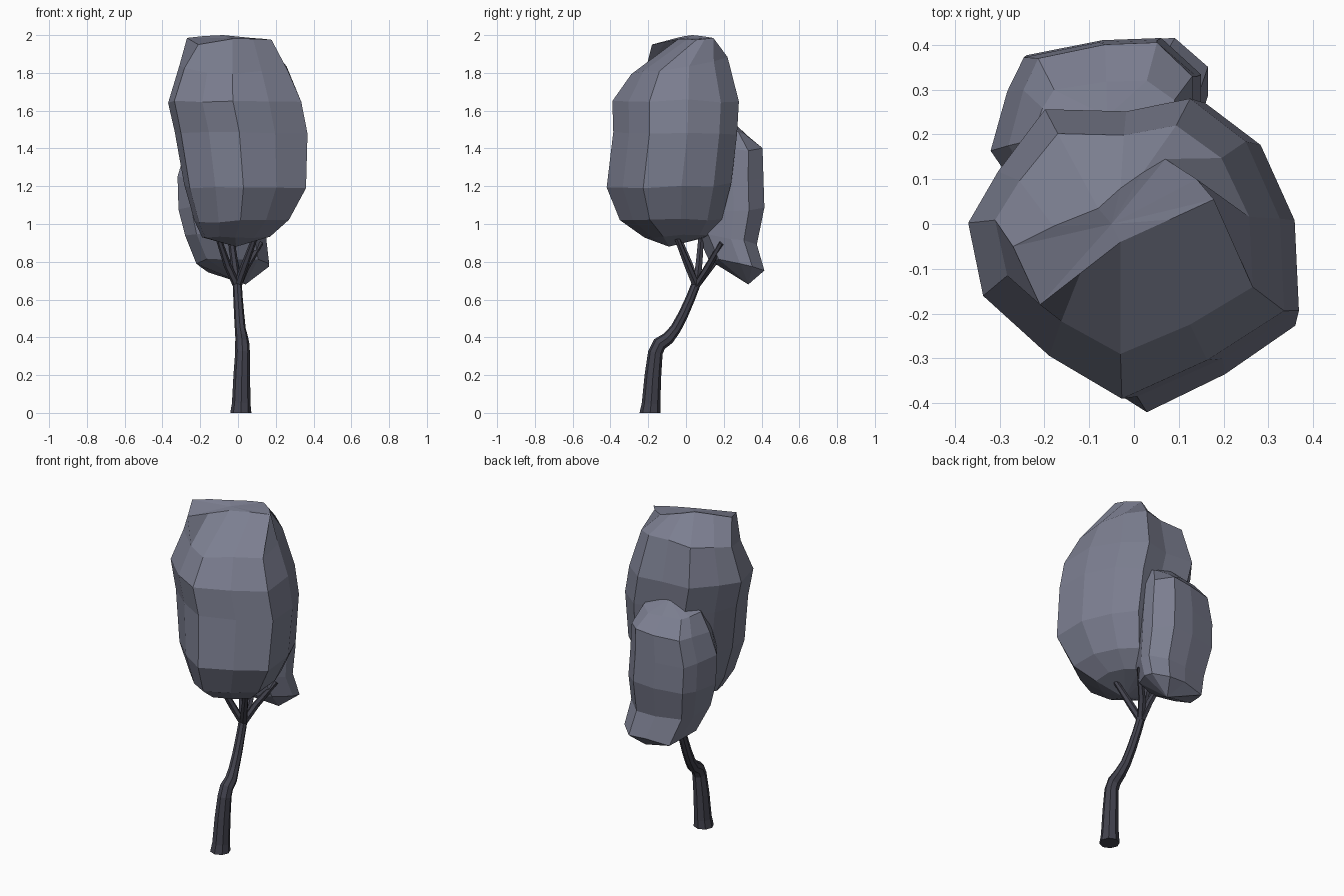
import bpy, math, random
from mathutils import Vector

if "Cube" in bpy.data.objects:
    bpy.data.objects.remove(bpy.data.objects["Cube"])

random.seed(4)


def material(name, rgb):
    m = bpy.data.materials.new(name)
    m.diffuse_color = (*rgb, 1)
    m.use_nodes = True
    m.node_tree.nodes["Principled BSDF"].inputs["Base Color"].default_value = m.diffuse_color
    return m


bark = material("bark", (0.055, 0.055, 0.075))
leaf = material("foliage", (0.2, 0.21, 0.28))


def loft(name, rings, start, end, mat):
    """Skin a stack of equal-sized rings and close both ends with a fan."""
    n = len(rings[0])
    verts = [v for r in rings for v in r] + [start, end]
    a, b = len(verts) - 2, len(verts) - 1
    faces = []
    for k in range(len(rings) - 1):
        for i in range(n):
            j = (i + 1) % n
            faces.append((k * n + i, k * n + j, (k + 1) * n + j, (k + 1) * n + i))
    last = (len(rings) - 1) * n
    for i in range(n):
        j = (i + 1) % n
        faces += [(a, j, i), (b, last + i, last + j)]
    me = bpy.data.meshes.new(name)
    me.from_pydata([tuple(v) for v in verts], [], faces)
    me.materials.append(mat)
    ob = bpy.data.objects.new(name, me)
    bpy.context.collection.objects.link(ob)
    return ob


def tube(name, path, radii, sides):
    """Tapered limb along a path, rings square to the path."""
    pts = [Vector(p) for p in path]
    rings = []
    for i, (p, r) in enumerate(zip(pts, radii)):
        d = pts[min(i + 1, len(pts) - 1)] - pts[max(i - 1, 0)]
        if i == 0:
            d = Vector((0, 0, 1))
        u = Vector((0, 1, 0)).cross(d).normalized()
        w = d.normalized().cross(u)
        rings.append([p + r * (math.cos(t) * u + math.sin(t) * w)
                      for t in (2 * math.pi * k / sides for k in range(sides))])
    return loft(name, rings, pts[0], pts[-1], bark)


def clump(name, outline, levels, start, end, jitter, top=()):
    """Faceted foliage: outline fitted to each level (z, x0, x1, y0, y1, slope)."""
    xs, ys = zip(*outline)
    rings = []
    for z, x0, x1, y0, y1, slope in levels:
        ring = []
        for x, y in outline:
            px = x0 + (x1 - x0) * (x - min(xs)) / (max(xs) - min(xs))
            py = y0 + (y1 - y0) * (y - min(ys)) / (max(ys) - min(ys))
            pz = z + slope * (py - (y0 + y1) / 2) + random.uniform(-jitter, jitter)
            ring.append((px, py, pz))
        rings.append(ring)
    if top:
        rings.append(top)
    return loft(name, rings, start, end, leaf)


# Bent trunk with a flared foot
tube("trunk",
     [(0.015, -0.19, 0), (0.017, -0.185, 0.05), (0.02, -0.175, 0.2), (0.024, -0.162, 0.32),
      (0.022, -0.14, 0.365), (0.02, -0.095, 0.395), (0.012, -0.055, 0.445),
      (0.006, -0.015, 0.52), (0, 0.025, 0.61), (-0.005, 0.06, 0.7)],
     [0.056, 0.049, 0.044, 0.039, 0.038, 0.034, 0.029, 0.027, 0.025, 0.024], 8)

# Branches fanning into the foliage
fork = (-0.004, 0.055, 0.67)
for i, (mid, tip) in enumerate([
        ((0.035, 0.01, 0.78), (0.09, -0.05, 0.93)),
        ((-0.055, 0.02, 0.78), (-0.105, -0.04, 0.93)),
        ((-0.02, 0.07, 0.8), (-0.045, 0.085, 0.99)),
        ((0.04, 0.115, 0.77), (0.12, 0.19, 0.9)),
        ((-0.01, 0.12, 0.76), (-0.03, 0.2, 0.86))]):
    tube(f"branch_{i + 1}", [fork, mid, tip], [0.023, 0.02, 0.015], 6)

# Large main crown, ending in a narrow diagonal ridge
ridge = [(-.27, -.05, 1.985), (-.21, -.18, 1.95), (-.12, -.11, 1.965), (-.03, -.04, 1.98),
         (.08, .01, 1.98), (.178, .055, 1.975), (.14, .1, 1.98), (.07, .145, 1.985),
         (.02, .115, 1.99), (-.03, .08, 1.995), (-.08, .035, 2.0), (-.18, -.005, 1.995)]
clump("main_crown",
      [(-.37, -.01), (-.335, -.18), (-.18, -.32), (-.01, -.42), (.19, -.33), (.37, -.215),
       (.36, 0), (.28, .18), (.15, .28), (0, .25), (-.19, .255), (-.3, .11)],
      [(0.935, -.19, .17, -.22, .12, 0), (1.02, -.23, .27, -.35, .19, 0.03),
       (1.2, -.285, .36, -.42, .24, 0.03), (1.48, -.335, .368, -.385, .27, 0),
       (1.65, -.37, .335, -.39, .28, 0), (1.835, -.31, .265, -.29, .22, 0.17)],
      (-0.01, -0.09, 0.88), (-0.05, 0, 1.985), 0.01, ridge)

# Smaller clump hanging behind, pinched above its foot
clump("rear_clump",
      [(-.32, .16), (-.25, .06), (-.08, .03), (.1, .1), (.175, .25),
       (.175, .335), (.08, .42), (-.06, .415), (-.24, .38), (-.28, .3)],
      [(0.785, -.22, .165, .12, .415, -0.25), (0.92, -.28, .15, .06, .375, -0.15),
       (1.08, -.315, .15, .04, .415, 0), (1.24, -.32, .14, .04, .41, 0),
       (1.39, -.28, .13, .06, .405, 0), (1.5, -.23, .09, .12, .32, -0.2)],
      (0.04, 0.33, 0.68), (-0.06, 0.24, 1.55), 0.012)
